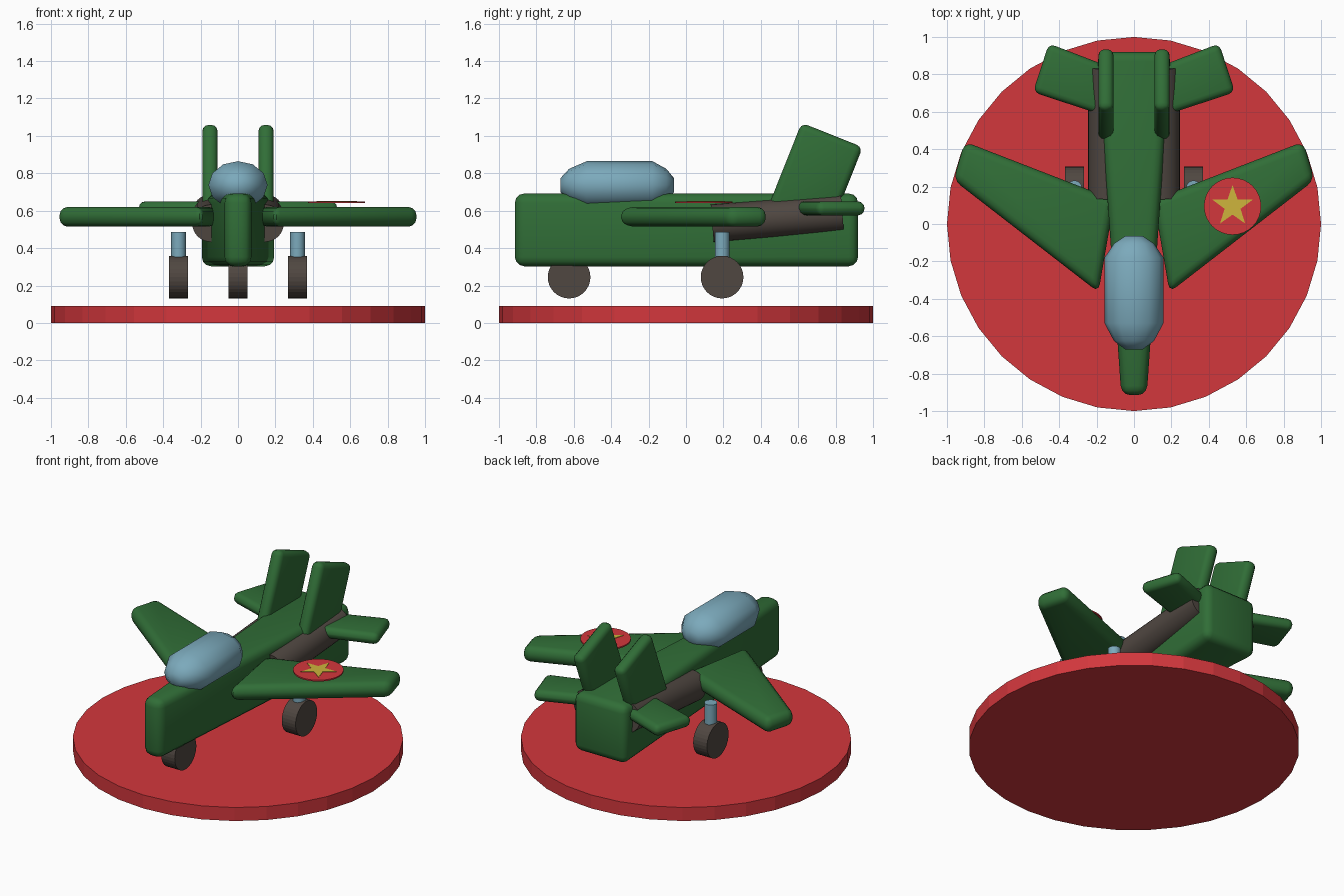
import bpy
import bmesh
from math import sin, cos, pi, radians
from mathutils import Matrix, Vector

old = bpy.data.objects.get("Cube")
if old:
    bpy.data.objects.remove(old, do_unlink=True)


def material(name, rgb):
    mat = bpy.data.materials.new(name)
    mat.use_nodes = True
    mat.diffuse_color = (*rgb, 1)
    mat.node_tree.nodes["Principled BSDF"].inputs["Base Color"].default_value = (*rgb, 1)
    return mat


GREEN = material("forest green", (0.03, 0.155, 0.038))
RED = material("bright red", (0.65, 0.038, 0.046))
BLUE = material("pale blue", (0.2, 0.4, 0.5))
BROWN = material("dark brown", (0.08, 0.063, 0.053))
GOLD = material("gold", (0.62, 0.46, 0.045))


def finish(bm, name, mat, smooth=40):
    bmesh.ops.recalc_face_normals(bm, faces=bm.faces)
    mesh = bpy.data.meshes.new(name)
    bm.to_mesh(mesh)
    bm.free()
    mesh.materials.append(mat)
    obj = bpy.data.objects.new(name, mesh)
    bpy.context.collection.objects.link(obj)
    if smooth:
        bpy.ops.object.select_all(action='DESELECT')
        obj.select_set(True)
        bpy.context.view_layer.objects.active = obj
        bpy.ops.object.shade_smooth_by_angle(angle=radians(smooth))
    return obj


def slab(name, outline, low, high, mat, bevel=0.0, axis='z'):
    """Extrude a 2D outline along z (outline in x, y) or x (outline in y, z)."""
    bm = bmesh.new()
    place = (lambda a, b: (a, b, low)) if axis == 'z' else (lambda a, b: (low, a, b))
    face = bm.faces.new([bm.verts.new(place(a, b)) for a, b in outline])
    move = Vector((0, 0, high - low)) if axis == 'z' else Vector((high - low, 0, 0))
    new = bmesh.ops.extrude_face_region(bm, geom=[face])["geom"]
    bmesh.ops.translate(bm, verts=[v for v in new if isinstance(v, bmesh.types.BMVert)], vec=move)
    bmesh.ops.recalc_face_normals(bm, faces=bm.faces)
    if bevel:
        bmesh.ops.bevel(bm, geom=bm.edges[:], offset=bevel, segments=3,
                        profile=0.5, affect='EDGES', clamp_overlap=True)
    return finish(bm, name, mat, 40 if bevel else 0)


def cylinder(name, start, end, radius, mat, sides=32, smooth=0):
    start, end = Vector(start), Vector(end)
    axis = end - start
    bm = bmesh.new()
    bmesh.ops.create_cone(bm, cap_ends=True, segments=sides, radius1=radius,
                          radius2=radius, depth=axis.length)
    turn = axis.to_track_quat('Z', 'Y').to_matrix().to_4x4()
    bm.transform(Matrix.Translation((start + end) / 2) @ turn)
    return finish(bm, name, mat, smooth)


# Round display base
cylinder("display_base", (0, 0, 0), (0, 0, 0.09), 1.0, RED)

# Fuselage tapering to a narrow nose
slab("fuselage", [(-0.068, -0.915), (0.068, -0.915), (0.197, 0.92), (-0.197, 0.92)],
     0.303, 0.692, GREEN, 0.05)

# Canopy: rounded capsule along the fuselage
bm = bmesh.new()
rings = []
for y, scale in [(-0.67, 0.3), (-0.625, 0.68), (-0.53, 1), (-0.18, 1), (-0.105, 0.68), (-0.065, 0.3)]:
    rings.append([bm.verts.new((0.158 * scale * sin(i * pi / 6), y,
                                0.737 + 0.128 * scale * cos(i * pi / 6))) for i in range(12)])
for a, b in zip(rings, rings[1:]):
    for i in range(12):
        j = (i + 1) % 12
        bm.faces.new((a[i], a[j], b[j], b[i]))
bm.faces.new(rings[0])
bm.faces.new(rings[-1])
finish(bm, "canopy", BLUE, 50)

# Paired parts
wing = [(0.19, -0.365), (0.965, 0.235), (0.905, 0.44), (0.105, 0.13)]
tailplane = [(0.13, 0.57), (0.54, 0.705), (0.455, 0.965), (0.13, 0.84)]
fin = [(0.435, 0.61), (0.618, 1.07), (0.945, 0.94), (0.81, 0.60)]
for side, s in (("left", 1), ("right", -1)):
    slab(side + "_wing", [(s * x, y) for x, y in wing], 0.515, 0.62, GREEN, 0.045)
    slab(side + "_tailplane", [(s * x, y) for x, y in tailplane], 0.575, 0.65, GREEN, 0.035)
    slab(side + "_fin", fin, s * 0.15 - 0.041, s * 0.15 + 0.041, GREEN, 0.035, 'x')
    cylinder(side + "_engine", (s * 0.145, 0.14, 0.533), (s * 0.145, 0.836, 0.588), 0.1, BROWN, smooth=40)
    cylinder(side + "_wheel", (s * 0.268, 0.193, 0.245), (s * 0.37, 0.193, 0.245), 0.114, BROWN)
    cylinder(side + "_strut", (s * 0.318, 0.193, 0.28), (s * 0.318, 0.193, 0.485), 0.039, BLUE, smooth=40)

cylinder("nose_wheel", (-0.05, -0.625, 0.245), (0.05, -0.625, 0.245), 0.114, BROWN)

# Round badge with a star, above the left wing
cx, cy = 0.527, 0.095
cylinder("wing_badge", (cx, cy, 0.641), (cx, cy, 0.65), 0.153, RED)
star = []
for i in range(10):
    r = 0.045 if i % 2 else 0.114
    star.append((cx + r * sin(i * pi / 5), cy + r * cos(i * pi / 5)))
slab("badge_star", star, 0.648, 0.653, GOLD)
